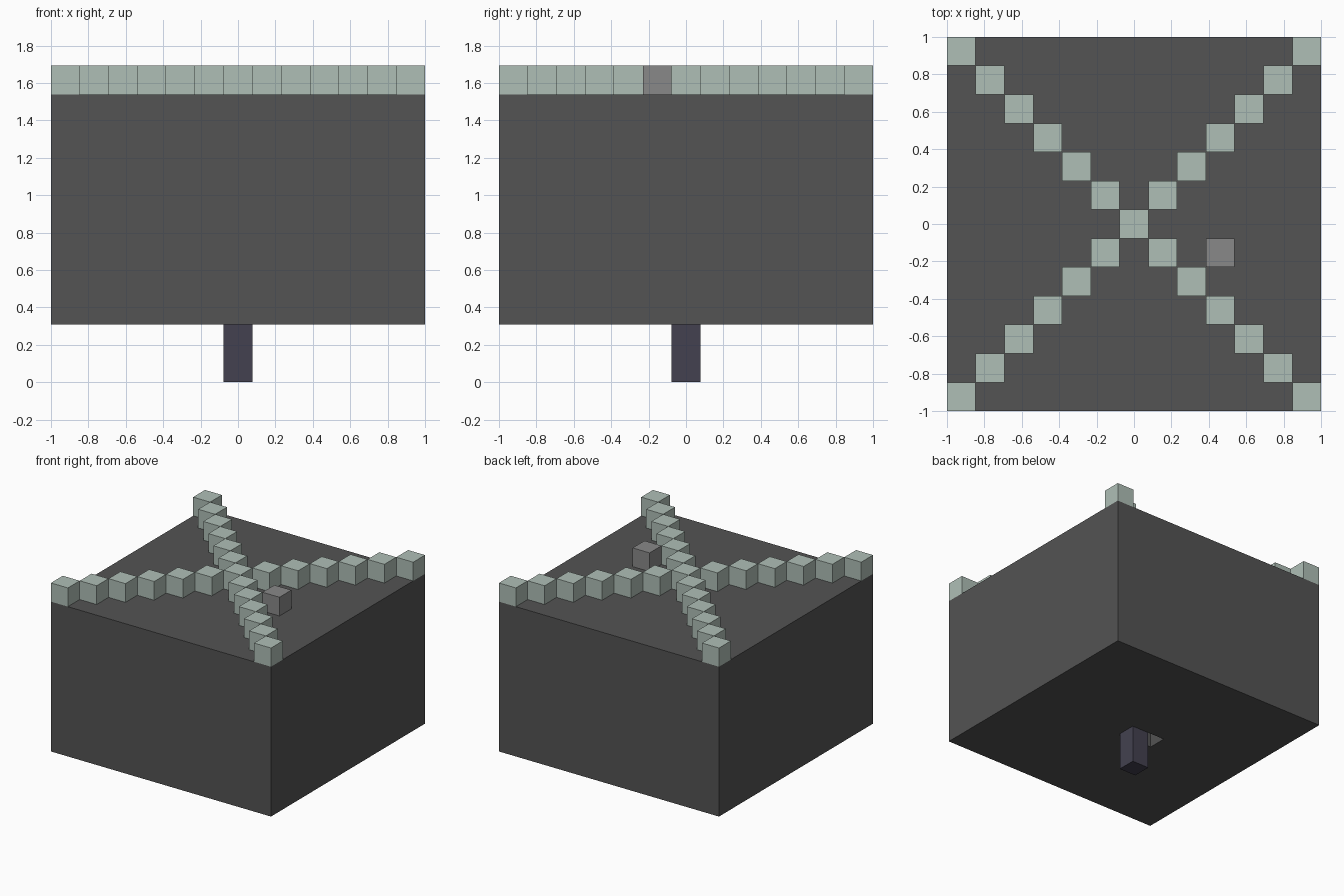
import bpy, bmesh
from mathutils import Matrix, Vector

if "Cube" in bpy.data.objects:
    bpy.data.objects.remove(bpy.data.objects["Cube"], do_unlink=True)

U = 2 / 13  # side of one block


def material(name, rgb):
    m = bpy.data.materials.new(name)
    m.use_nodes = True
    color = (*rgb, 1)
    m.diffuse_color = color
    m.node_tree.nodes["Principled BSDF"].inputs["Base Color"].default_value = color
    return m


def blocks(name, mat, boxes):
    """One object from boxes, each (centre x, centre y, bottom z, size) in blocks."""
    bm = bmesh.new()
    for x, y, z, size in boxes:
        center = Vector((x, y, z + size[2] / 2)) * U
        matrix = Matrix.Translation(center) @ Matrix.Diagonal((*(s * U for s in size), 1))
        bmesh.ops.create_cube(bm, size=1, matrix=matrix)
    mesh = bpy.data.meshes.new(name)
    bm.to_mesh(mesh)
    bm.free()
    if mat:
        mesh.materials.append(mat)
    obj = bpy.data.objects.new(name, mesh)
    bpy.context.collection.objects.link(obj)
    return obj


charcoal = material("charcoal", (0.087, 0.087, 0.087))
pale_green = material("pale grey green", (0.43, 0.52, 0.47))
mid_grey = material("mid grey", (0.25, 0.25, 0.25))
dark_violet = material("dark violet", (0.056, 0.053, 0.08))

# Large block with a one-block pit in its underside, beside the post
body = blocks("body", charcoal, [(0, 0, 2, (13, 13, 8))])
cutter = blocks("pit_cutter", None, [(-1, 0, 1, (1, 1, 2))])
cutter.hide_render = True
cutter.hide_set(True)
pit = body.modifiers.new("pit", "BOOLEAN")
pit.operation = "DIFFERENCE"
pit.solver = "EXACT"
pit.object = cutter

# Post under the middle
blocks("post", dark_violet, [(0, 0, 0, (1, 1, 2))])

# Diagonal cross of cubes on the top
cells = {(i, s * i) for i in range(-6, 7) for s in (-1, 1)}
blocks("top_cross", pale_green, [(x, y, 10, (1, 1, 1)) for x, y in sorted(cells)])

# Single loose cube on the top
blocks("loose_cube", mid_grey, [(3, -1, 10, (1, 1, 1))])
